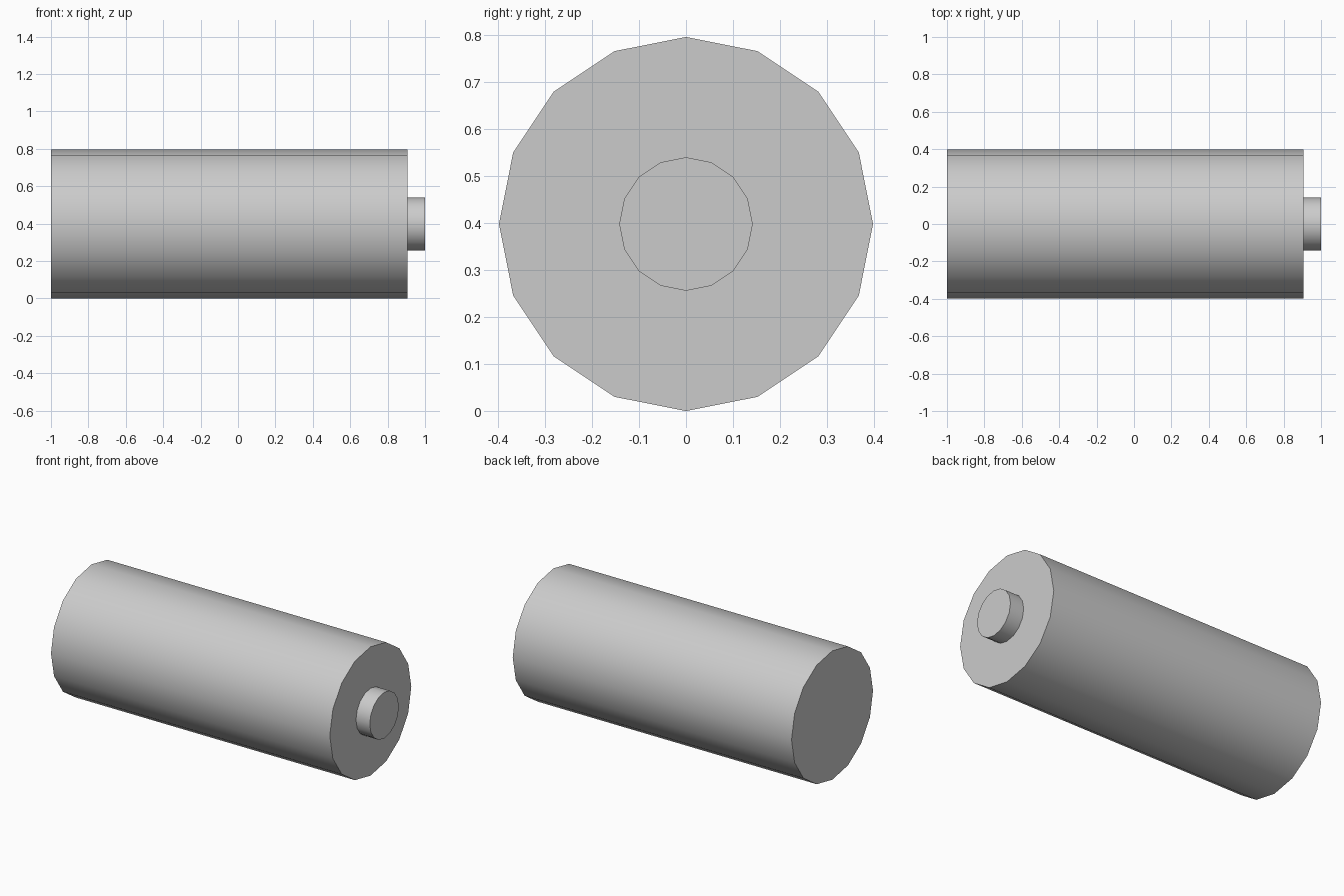
import bpy
import math

cube = bpy.data.objects.get("Cube")
if cube:
    bpy.data.objects.remove(cube, do_unlink=True)

grey = bpy.data.materials.new("light_grey")
grey.use_nodes = True
colour = (0.6, 0.6, 0.6, 1)
grey.diffuse_color = colour
grey.node_tree.nodes["Principled BSDF"].inputs["Base Color"].default_value = colour

AXIS_HEIGHT = 0.398


def lying_cylinder(name, radius, x_start, x_end):
    """Sixteen-sided cylinder along x with a corner at the top."""
    bpy.ops.mesh.primitive_cylinder_add(
        vertices=16, radius=radius, depth=x_end - x_start,
        location=((x_start + x_end) / 2, 0, AXIS_HEIGHT),
        rotation=(0, math.radians(90), 0))
    obj = bpy.context.object
    obj.name = name
    obj.data.materials.append(grey)
    bpy.ops.object.shade_smooth_by_angle(angle=math.radians(30))
    return obj


# Main cell body
lying_cylinder("battery_body", AXIS_HEIGHT, -1, 0.906)
# Raised contact on the +x end
lying_cylinder("terminal", 0.142, 0.906, 1)
